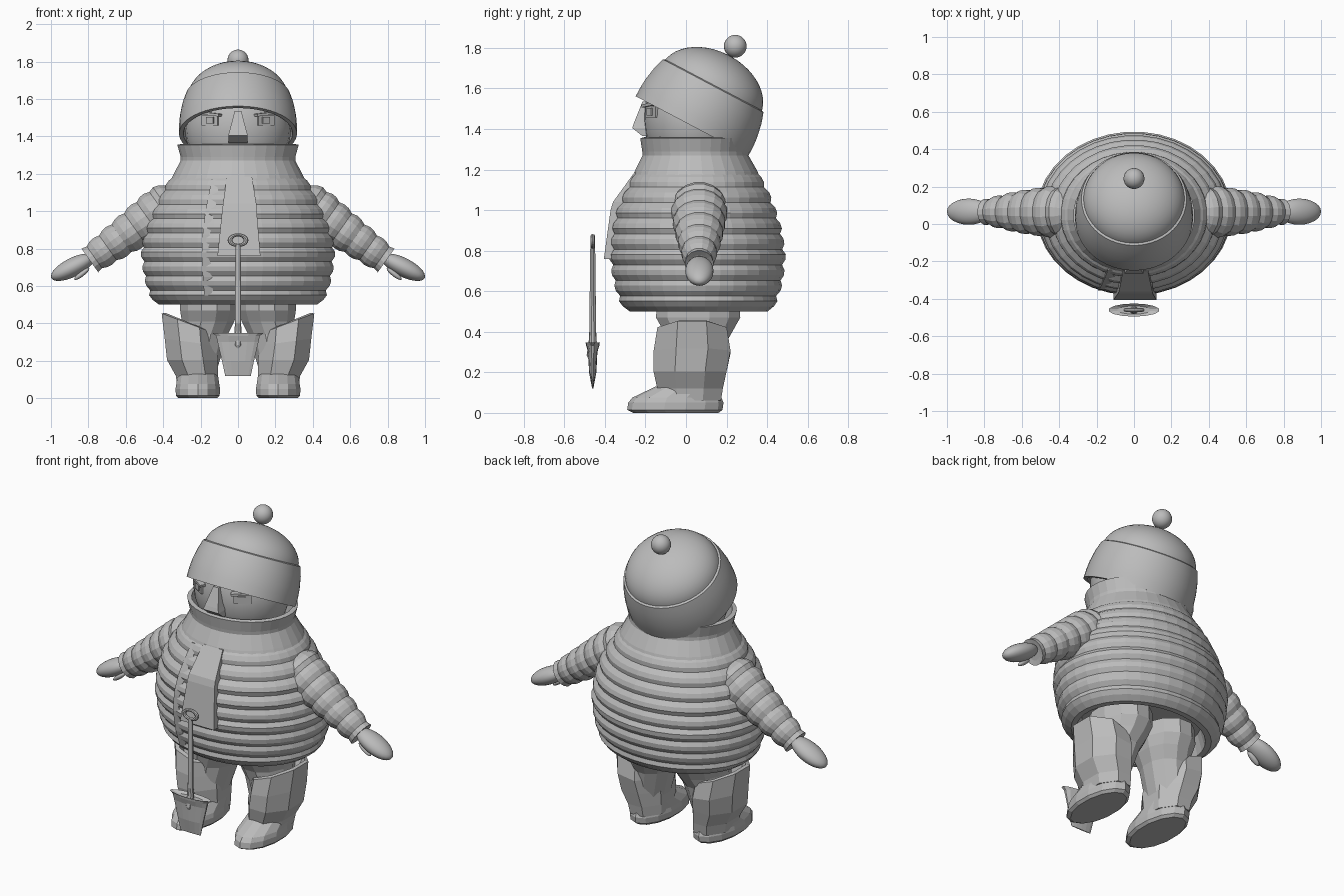
import bpy, bmesh, math
from mathutils import Matrix, Vector

if "Cube" in bpy.data.objects:
    bpy.data.objects.remove(bpy.data.objects["Cube"])

grey = bpy.data.materials.new("plain grey")
grey.diffuse_color = (0.5, 0.5, 0.5, 1)
grey.use_nodes = True
grey.node_tree.nodes["Principled BSDF"].inputs["Base Color"].default_value = grey.diffuse_color


def finish(name, bm, smooth=False, mirror=False):
    bmesh.ops.recalc_face_normals(bm, faces=bm.faces)
    me = bpy.data.meshes.new(name)
    bm.to_mesh(me)
    bm.free()
    me.materials.append(grey)
    if smooth:
        me.shade_smooth()
        me.set_sharp_from_angle(angle=math.radians(35))
    ob = bpy.data.objects.new(name, me)
    bpy.context.collection.objects.link(ob)
    if mirror:
        ob.modifiers.new("mirror", 'MIRROR')
    return ob


def loft(name, rings, n, frame=Matrix(), smooth=False, mirror=False):
    """Skin elliptical rings given as (cx, cy, z, rx, ry[, tilt along x])."""
    bm = bmesh.new()
    loops = []
    for cx, cy, z, rx, ry, *tilt in rings:
        k = tilt[0] if tilt else 0
        angs = [math.tau * (i + 0.5) / n for i in range(n)]
        loops.append([bm.verts.new(frame @ Vector((cx + rx * math.cos(a), cy + ry * math.sin(a),
                                                   z + k * math.cos(a)))) for a in angs])
    for a, b in zip(loops, loops[1:]):
        for i in range(n):
            j = (i + 1) % n
            bm.faces.new((a[i], a[j], b[j], b[i]))
    bm.faces.new(loops[0])
    bm.faces.new(loops[-1])
    return finish(name, bm, smooth, mirror)


def panel(name, rows):
    """Plate of rows (z, x0, x1, y front, y back)."""
    bm = bmesh.new()
    loops = [[bm.verts.new(p) for p in ((x0, f, z), (x1, f, z), (x1, b, z), (x0, b, z))]
             for z, x0, x1, f, b in rows]
    for a, b in zip(loops, loops[1:]):
        for i in range(4):
            j = (i + 1) % 4
            bm.faces.new((a[i], a[j], b[j], b[i]))
    bm.faces.new(loops[0])
    bm.faces.new(loops[-1])
    return finish(name, bm)


def ball(name, size, frame, smooth=True, mirror=False):
    bm = bmesh.new()
    bmesh.ops.create_uvsphere(bm, u_segments=24, v_segments=14, radius=1,
                              matrix=frame @ Matrix.Diagonal((*size, 1)))
    return finish(name, bm, smooth, mirror)


def block(name, size, frame):
    bm = bmesh.new()
    bmesh.ops.create_cube(bm, size=1, matrix=frame @ Matrix.Diagonal((*size, 1)))
    return finish(name, bm, mirror=True)


def table(rows, t):
    for a, b in zip(rows, rows[1:]):
        if t <= b[0]:
            k = (t - a[0]) / (b[0] - a[0])
            return [p + (q - p) * k for p, q in zip(a, b)][1:]
    return list(rows[-1][1:])


T, R = Matrix.Translation, Matrix.Rotation

# knitted torso: ribbed rings, hollow underneath (z, half width, front, back)
BODY = [(.50, .43, -.285, .41), (.55, .47, -.325, .445), (.65, .50, -.355, .475),
        (.78, .515, -.375, .487), (.90, .50, -.37, .47), (1.0, .468, -.345, .44),
        (1.1, .41, -.30, .40), (1.19, .345, -.25, .35)]


def body_ring(z, grow=0):
    rx, f, b = table(BODY, z)
    return (0, (f + b) / 2, z, rx + grow, (b - f) / 2 + grow)


rings = [(0, .06, .60, .36, .29), (0, .06, .50, .39, .31)]
rings += [body_ring(.50 + .69 * i / 27, .007 if i % 3 else -.007) for i in range(28)]
loft("torso", rings, 36)

# collar
loft("collar", [(0, .05, 1.16, .365, .315), (0, .05, 1.19, .35, .305), (0, .047, 1.27, .308, .262),
                (0, .045, 1.29, .308, .262), (0, .045, 1.355, .326, .272), (0, .045, 1.36, .30, .25),
                (0, .045, 1.25, .28, .23)], 32)

# overlapping front edge of the jacket
rows = []
for i in range(20):
    z = .55 + .62 * i / 19
    x = -.18 - .03 * math.sin(math.pi * i / 19) + .04 * i / 19
    _, cy, _, rx, ry = body_ring(z)
    y = cy - ry * math.sqrt(1 - (x / rx) ** 2)
    rows.append((z, x, x + .035 + (.015 if i % 2 else 0), y - .012, y + .02))
panel("jacket_edge", rows)

# hanging scarf end
panel("scarf_end", [(.76, -.11, .12, -.405, -.36), (1.0, -.085, .10, -.372, -.32),
                    (1.04, -.08, .098, -.36, -.30), (1.185, -.06, .075, -.255, -.21)])

# sleeves: ribbed, tapering along a sloping axis (t, half height, half depth)
ARM = [(0, .10, .10), (.05, .122, .128), (.13, .122, .135), (.35, .097, .108), (.56, .074, .066)]
arm = T((.335, .065, 1.06)) @ R(math.radians(125.3), 4, 'Y')
rings = []
for i in range(20):
    t = .56 * i / 19
    rx, ry = table(ARM, t)
    g = .005 if i % 3 else -.005
    rings.append((0, 0, t, rx + g, ry + g))
rings.append((0, 0, .555, .05, .045))
loft("sleeve", rings, 16, arm, mirror=True)

# mittens with thumbs
ball("mitten", (.128, .07, .05), T((.884, .066, .70)) @ R(math.radians(27), 4, 'Y'), mirror=True)
ball("thumb", (.05, .018, .014), T((.835, .04, .665)) @ R(math.radians(38), 4, 'Y'), mirror=True)

# head and face
ball("head", (.285, .25, .30), T((0, .04, 1.45)))
panel("nose", [(1.365, -.052, .052, -.215, -.12), (1.405, -.052, .052, -.265, -.12),
               (1.43, -.045, .045, -.257, -.12), (1.535, -.018, .018, -.215, -.12)])
face = T((.15, -.17, 1.485)) @ R(math.radians(31), 4, 'Z')
block("eye", (.10, .012, .055), face)
block("pupil", (.045, .022, .035), face @ T((-.005, -.002, 0)))
block("brow", (.13, .035, .014), face @ T((0, -.002, .035)) @ R(math.radians(-6), 4, 'Y'))

# tilted woolly hat: turned-up brim, crown and bobble
hat = T((0, .03, 1.415)) @ R(math.radians(-27.8), 4, 'X')
prof = [(.13, .262), (0, .292), (0, .315), (.05, .315), (.10, .311), (.17, .298), (.223, .281), (.229, .268)]
loft("hat_brim", [(0, 0, t, r, r) for t, r in prof], 48, hat, smooth=True)
prof = []
for i in range(12):
    a = math.radians(4 + 84 * i / 11)
    prof.append((.2 + .193 * math.sin(a), .273 * math.cos(a)))
loft("hat_crown", [(0, 0, t, r, r) for t, r in prof], 48, hat, smooth=True)
ball("hat_bobble", (.056,) * 3, T((0, .243, 1.808)))

# trousers
loft("trouser_leg", [(.155, .06, .56, .16, .21), (.155, .06, .47, .16, .215), (.16, .06, .41, .145, .18),
                     (.18, .05, .34, .13, .15), (.21, .03, .15, .10, .13)], 12, mirror=True)

# tall faceted boots, flared and open at the top
loft("boot_leg", [(.25, .03, .34, .11, .14, .04), (.262, .035, .405, .135, .165, .055),
                  (.265, .03, .40, .155, .185, .058), (.255, .03, .30, .148, .205, .02),
                  (.243, .02, .205, .148, .195), (.22, .02, .12, .122, .175), (.215, .02, .06, .115, .165)],
     8, mirror=True)
loft("boot_foot", [(.215, -.05, 0, .105, .21), (.215, -.055, .015, .12, .235), (.215, -.05, .05, .122, .235),
                   (.215, -.045, .075, .118, .22), (.215, .015, .13, .11, .165)], 14, mirror=True)

# spade held in front: blade, shaft, ring grip
S = -.46
loft("spade_blade", [(0, S, .12, .07, .003), (0, S, .2, .088, .018), (0, S, .30, .112, .023),
                     (0, S, .333, .12, .033), (0, S, .348, .138, .035), (0, S, .335, .09, .022)], 14)
loft("spade_shaft", [(0, S - .015, .26, .004, .004), (0, S - .012, .285, .02, .018), (0, S, .35, .021, .02),
                     (0, S, .40, .017, .017), (0, S, .825, .015, .012)], 10)
bpy.ops.mesh.primitive_torus_add(major_segments=20, minor_segments=8, major_radius=.043, minor_radius=.013,
                                 location=(0, S, .845), rotation=(math.pi / 2, 0, 0))
grip = bpy.context.object
grip.name = "spade_grip"
grip.scale = (1, .65, .8)
grip.data.materials.append(grey)
